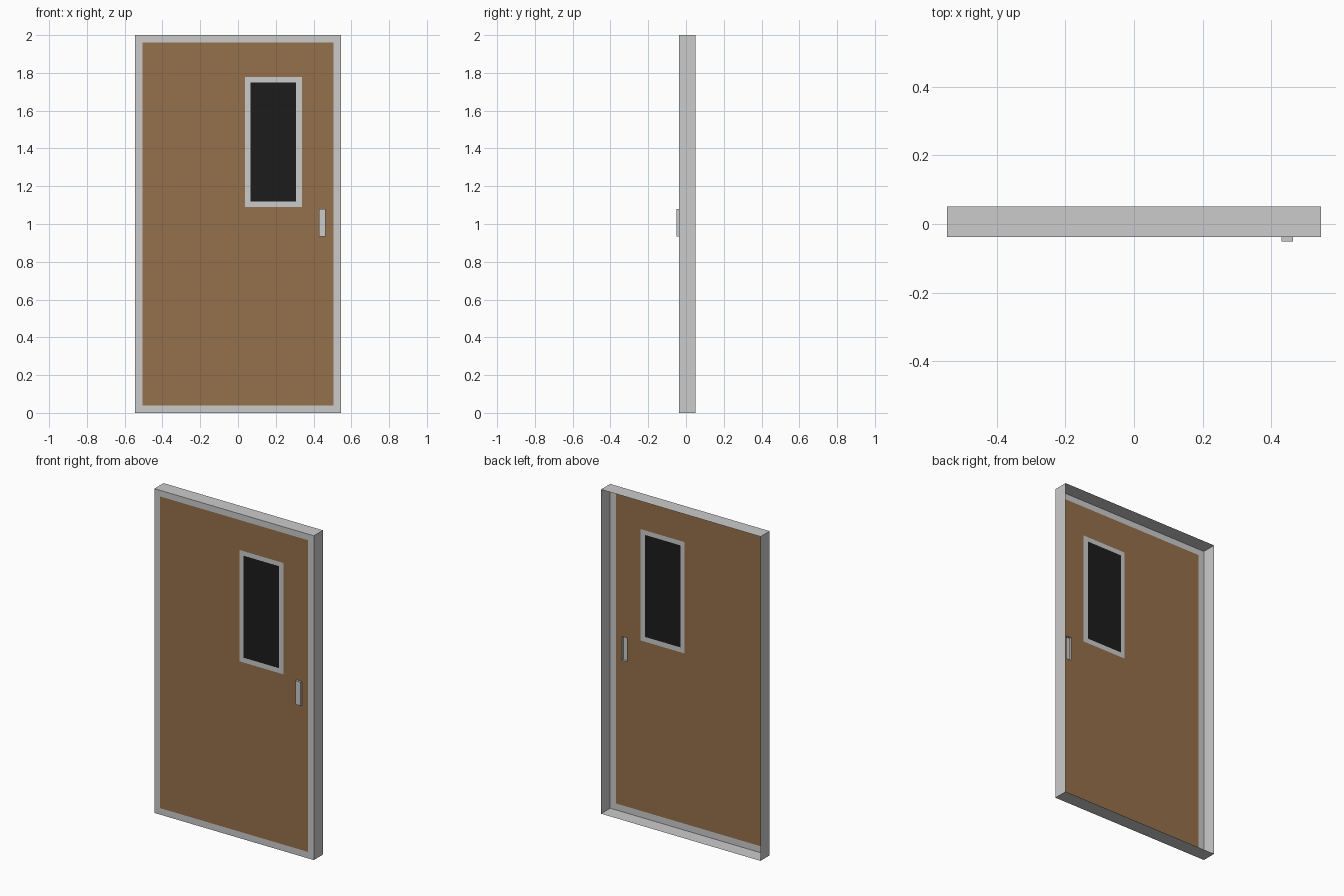
import bpy, bmesh

if "Cube" in bpy.data.objects:
    bpy.data.objects.remove(bpy.data.objects["Cube"])

BACK, FACE, GRIP = 0.051, -0.038, -0.051   # y of rear edge, door face, handle face


def rect(x0, x1, z0, z1, y):
    return [(x0, y, z0), (x1, y, z0), (x1, y, z1), (x0, y, z1)]


def material(name, color):
    mat = bpy.data.materials.new(name)
    mat.diffuse_color = (*color, 1)
    mat.use_nodes = True
    mat.node_tree.nodes["Principled BSDF"].inputs["Base Color"].default_value = mat.diffuse_color
    return mat


def finish(name, bm, mat=None):
    mesh = bpy.data.meshes.new(name)
    bm.to_mesh(mesh)
    bm.free()
    obj = bpy.data.objects.new(name, mesh)
    bpy.context.collection.objects.link(obj)
    if mat:
        mesh.materials.append(mat)
    return obj


def loft(name, loops, cap=False, mat=None):
    """Skin successive rectangles with quads, optionally closing the last one."""
    bm = bmesh.new()
    rings = [[bm.verts.new(p) for p in loop] for loop in loops]
    for a, b in zip(rings, rings[1:]):
        for i in range(4):
            j = (i + 1) % 4
            bm.faces.new((a[i], a[j], b[j], b[i]))
    if cap:
        bm.faces.new(rings[-1])
    return finish(name, bm, mat)


def pierced_sheet(name, outer, holes, y, mat):
    """Flat sheet split into cells, leaving out the cells inside the holes."""
    xs = sorted({v for r in [outer] + holes for v in r[:2]})
    zs = sorted({v for r in [outer] + holes for v in r[2:]})
    bm = bmesh.new()
    for x0, x1 in zip(xs, xs[1:]):
        for z0, z1 in zip(zs, zs[1:]):
            cx, cz = (x0 + x1) / 2, (z0 + z1) / 2
            if not any(h[0] < cx < h[1] and h[2] < cz < h[3] for h in holes):
                bm.faces.new([bm.verts.new(p) for p in rect(x0, x1, z0, z1, y)])
    bmesh.ops.remove_doubles(bm, verts=bm.verts, dist=1e-5)
    bmesh.ops.dissolve_limit(bm, angle_limit=0.01, verts=bm.verts, edges=bm.edges)
    return finish(name, bm, mat)


wood = material("wood", (0.30, 0.16, 0.07))
dark = material("dark_glass", (0.012, 0.012, 0.012))

frame_out = (-0.544, 0.544, 0.0, 2.0)
panel = (-0.505, 0.505, 0.04, 1.962)
window = (0.037, 0.338, 1.09, 1.777)
glass = (0.065, 0.307, 1.12, 1.749)
handle = (0.429, 0.463, 0.934, 1.08)

# Frame: thin walls open at the back, with a front lip around the door
loft("door_frame", [rect(*frame_out, BACK), rect(*frame_out, FACE), rect(*panel, FACE)])

# Wooden door leaf with openings for window and handle
pierced_sheet("door_panel", panel, [window, handle], FACE, wood)

# Window trim and glass, flush with the leaf
loft("window_trim", [rect(*window, FACE), rect(*glass, FACE)])
loft("window_glass", [rect(*glass, FACE)], cap=True, mat=dark)

# Handle: shallow raised box, hollow from behind
loft("door_handle", [rect(*handle, FACE), rect(*handle, GRIP)], cap=True)
